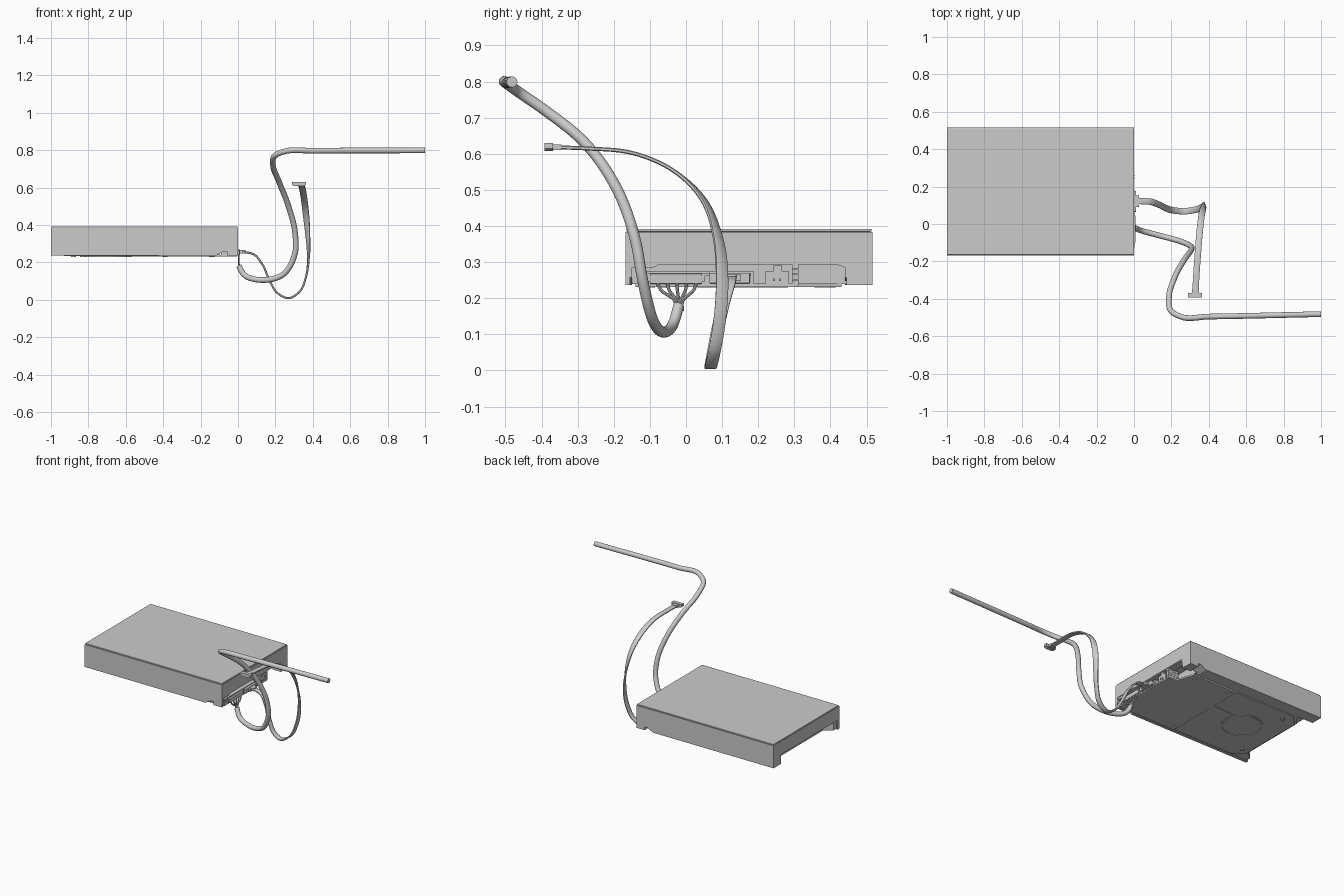
import bpy, bmesh, math
from mathutils import Vector

if "Cube" in bpy.data.objects:
    bpy.data.objects.remove(bpy.data.objects["Cube"])


def finish(name, bm, smooth=False, bevel=0):
    bmesh.ops.recalc_face_normals(bm, faces=bm.faces)
    me = bpy.data.meshes.new(name)
    bm.to_mesh(me)
    bm.free()
    ob = bpy.data.objects.new(name, me)
    bpy.context.collection.objects.link(ob)
    if smooth:
        for o in bpy.context.selected_objects:
            o.select_set(False)
        bpy.context.view_layer.objects.active = ob
        ob.select_set(True)
        bpy.ops.object.shade_smooth_by_angle(angle=math.radians(40))
    if bevel:
        m = ob.modifiers.new("bevel", 'BEVEL')
        m.width, m.segments = bevel, 2
    return ob


def prism(name, pts, axis, lo, hi, bevel=0):
    """Extrude a 2D outline along axis: 'x' takes (y,z), 'y' takes (x,z), 'z' takes (x,y)."""
    put = {'x': lambda p, t: (t, p[0], p[1]), 'y': lambda p, t: (p[0], t, p[1]),
           'z': lambda p, t: (p[0], p[1], t)}[axis]
    bm = bmesh.new()
    a = [bm.verts.new(put(p, lo)) for p in pts]
    b = [bm.verts.new(put(p, hi)) for p in pts]
    bm.faces.new(a)
    bm.faces.new(b)
    for i in range(len(a)):
        j = (i + 1) % len(a)
        bm.faces.new((a[i], a[j], b[j], b[i]))
    return finish(name, bm, bevel=bevel)


def box(name, x, y, z, bevel=0):
    return prism(name, [(x[0], y[0]), (x[1], y[0]), (x[1], y[1]), (x[0], y[1])], 'z', *z, bevel)


def spline(pts, steps=10):
    """Smooth path through points (any dimension)."""
    out = []
    P = [Vector(p) for p in pts]
    for i in range(len(P) - 1):
        b, c = P[i], P[i + 1]
        # chord-scaled tangents avoid overshoot on uneven spacing
        L = (c - b).length

        def tan(k):
            if k == 0 or k == len(P) - 1:
                return (c - b).normalized()
            u, v = P[k] - P[k - 1], P[k + 1] - P[k]
            return (u / u.length * v.length + v / v.length * u.length) / (u.length + v.length)
        m0, m1 = tan(i) * L, tan(i + 1) * L
        for s in range(steps):
            t = s / steps
            out.append(b * (2*t**3 - 3*t*t + 1) + m0 * (t**3 - 2*t*t + t)
                       + c * (3*t*t - 2*t**3) + m1 * (t**3 - t*t))
    return out + [P[-1]]


def sweep(name, pts, section, side, steps=10):
    """Sweep a section along a path; side(t) gives the section's width direction, or None to carry it."""
    path = spline(pts, steps)
    bm = bmesh.new()
    rings = []
    w = Vector((0, 1, 0))
    for i, p in enumerate(path):
        d = (path[min(i + 1, len(path) - 1)] - path[max(i - 1, 0)]).normalized()
        w = side(i / (len(path) - 1)) if side else w
        w = (w - d * w.dot(d)).normalized()
        n = d.cross(w)
        rings.append([bm.verts.new(p + w * u + n * v) for u, v in section])
    for r, s in zip(rings, rings[1:]):
        for i in range(len(section)):
            j = (i + 1) % len(section)
            bm.faces.new((r[i], r[j], s[j], s[i]))
    bm.faces.new(rings[0])
    bm.faces.new(rings[-1])
    return finish(name, bm, smooth=True)


def circle(r, n):
    return [(r * math.cos(2*math.pi*i/n), r * math.sin(2*math.pi*i/n)) for i in range(n)]


# drive case: upper block, lid, and lower side rails notched at the connector end
Y0, Y1 = -0.168, 0.517
box("upper_case", (-1, 0), (Y0, Y1), (0.298, 0.384))
box("lid", (-0.998, -0.002), (Y0 + 0.003, Y1 - 0.003), (0.384, 0.392), bevel=0.003)
rail = [(-1, 0.236), (-0.12, 0.236), (-0.08, 0.258), (0, 0.258), (0, 0.3), (-1, 0.3)]
prism("front_rail", rail, 'y', Y0, -0.15)
prism("back_rail", rail, 'y', 0.44, Y1)
box("front_corner_foot", (-0.06, 0), (Y0, -0.155), (0.236, 0.26))
box("back_corner_foot", (-0.06, 0), (0.445, Y1), (0.236, 0.26))

# casting underside, cut away at both ends
prism("lower_case", [(-0.99, -0.15), (-0.99, -0.12), (-0.94, -0.08), (-0.94, 0.37),
                     (-0.9, 0.42), (-0.9, 0.45), (-0.1, 0.45), (-0.1, -0.15)], 'z', 0.24, 0.3)
prism("end_lip", [(Y0, 0.3), (Y0, 0.285), (-0.09, 0.285), (-0.075, 0.293), (0.42, 0.293),
                  (0.44, 0.285), (Y1, 0.285), (Y1, 0.3)], 'x', -0.05, -0.004)
prism("underside_plate", [(-0.93, -0.08), (-0.93, 0.36), (-0.86, 0.43), (-0.425, 0.43),
                          (-0.425, -0.14), (-0.86, -0.14)], 'z', 0.234, 0.241)

# spindle motor with raised ring and ribbon arm
ring = circle(0.125, 48)
prism("motor_cap", [(x - 0.695, y + 0.157) for x, y in circle(0.112, 48)], 'z', 0.231, 0.24)
bm = bmesh.new()
loops = [[bm.verts.new((x * k - 0.695, y * k + 0.157, z)) for x, y in ring]
         for k, z in ((1, 0.24), (1, 0.23), (0.94, 0.23), (0.94, 0.24))]
for k in range(4):
    for i in range(48):
        j = (i + 1) % 48
        a, b = loops[k], loops[(k + 1) % 4]
        bm.faces.new((a[i], a[j], b[j], b[i]))
finish("motor_ring", bm)
prism("motor_arm", [(-0.59, 0.17), (-0.42, 0.19), (-0.42, 0.23), (-0.6, 0.215)], 'z', 0.231, 0.24)

# circuit board and its mounting screws
prism("circuit_board", [(-0.42, -0.14), (-0.42, 0.43), (-0.1, 0.43), (-0.06, 0.31),
                        (-0.005, 0.31), (-0.005, -0.14)], 'z', 0.231, 0.241)
for i, (x, y) in enumerate([(-0.39, -0.1), (-0.39, 0.4), (-0.14, 0.39), (-0.88, -0.06), (-0.83, 0.37)]):
    prism(f"screw_{i}", [(x + u, y + v) for u, v in circle(0.014, 16)], 'z', 0.229, 0.236)

# drive sockets along the end
box("combined_socket", (-0.09, -0.003), (-0.135, 0.187), (0.238, 0.275))
box("socket_tongue", (-0.02, 0.002), (-0.125, 0.18), (0.262, 0.268))
prism("small_socket", [(0.22, 0.24), (0.285, 0.24), (0.285, 0.276), (0.266, 0.276),
                       (0.266, 0.29), (0.243, 0.29), (0.243, 0.276), (0.22, 0.276)], 'x', -0.09, -0.003)
for i in range(2):
    box(f"small_socket_pin_{i}", (-0.01, 0.003), (0.241 + 0.016*i, 0.247 + 0.016*i), (0.248, 0.254))
for i in range(4):
    z = 0.237 + 0.0148 * i
    box(f"jumper_block_{i}", (-0.08, -0.003), (0.293, 0.312), (z, z + 0.0135))

# power plug, fanned wires and sheath
box("power_plug", (-0.02, 0.009), (-0.1, 0.045), (0.24, 0.268), bevel=0.002)
box("power_plug_rim", (-0.02, 0.005), (-0.108, 0.052), (0.246, 0.261))
for i in range(5):
    y = -0.08 + 0.0275 * i
    e = -0.02 + 0.005 * (i - 2)
    sweep(f"power_wire_{i}", [(0.003, y, 0.245), (0.004, y * 0.85 - 0.003, 0.225),
                              (0.005, e, 0.19), (0.008, e, 0.165)], circle(0.0045, 8), None, 5)
sweep("power_sheath", [(0.005, -0.02, 0.18), (0.032, -0.033, 0.135), (0.13, -0.06, 0.106),
                       (0.24, -0.09, 0.135), (0.305, -0.12, 0.25), (0.305, -0.14, 0.36),
                       (0.27, -0.19, 0.5), (0.22, -0.28, 0.63), (0.187, -0.39, 0.72),
                       (0.198, -0.465, 0.772), (0.255, -0.497, 0.795), (0.4, -0.495, 0.797),
                       (1, -0.482, 0.799)], circle(0.015, 20), None)

# data plug and flat data cable that turns a quarter on its way up
box("data_plug", (-0.02, 0.012), (0.065, 0.177), (0.241, 0.27), bevel=0.002)
prism("data_plug_neck", [(0.01, 0.09), (0.026, 0.09), (0.026, 0.105), (0.04, 0.108),
                         (0.04, 0.138), (0.026, 0.14), (0.026, 0.152), (0.01, 0.152)], 'z', 0.247, 0.266)


def twist(t):
    k = min(max((t - 0.5) / 0.3, 0), 1)
    a = k * k * (3 - 2 * k) * math.pi / 2
    return Vector((-math.sin(a), math.cos(a), 0))


strip = [(-0.017, -0.003), (-0.014, -0.0055), (0.014, -0.0055),
         (0.017, -0.003), (0.017, 0.003), (0.014, 0.0055), (-0.014, 0.0055), (-0.017, 0.003)]
sweep("data_cable", [(0.03, 0.123, 0.257), (0.085, 0.12, 0.243), (0.13, 0.105, 0.19),
                     (0.17, 0.085, 0.1), (0.21, 0.073, 0.037), (0.27, 0.068, 0.009),
                     (0.33, 0.077, 0.045), (0.365, 0.092, 0.13), (0.377, 0.1, 0.24),
                     (0.372, 0.09, 0.36), (0.362, 0.05, 0.47), (0.352, -0.03, 0.55),
                     (0.343, -0.14, 0.6), (0.333, -0.28, 0.615), (0.328, -0.375, 0.618)], strip, twist)
prism("free_plug_neck", [(0.308, -0.37), (0.348, -0.37), (0.346, -0.345), (0.312, -0.345)], 'z', 0.61, 0.626)
prism("free_plug", [(0.29, 0.614), (0.3, 0.608), (0.35, 0.608), (0.363, 0.614), (0.363, 0.63), (0.29, 0.63)],
      'y', -0.392, -0.368)
